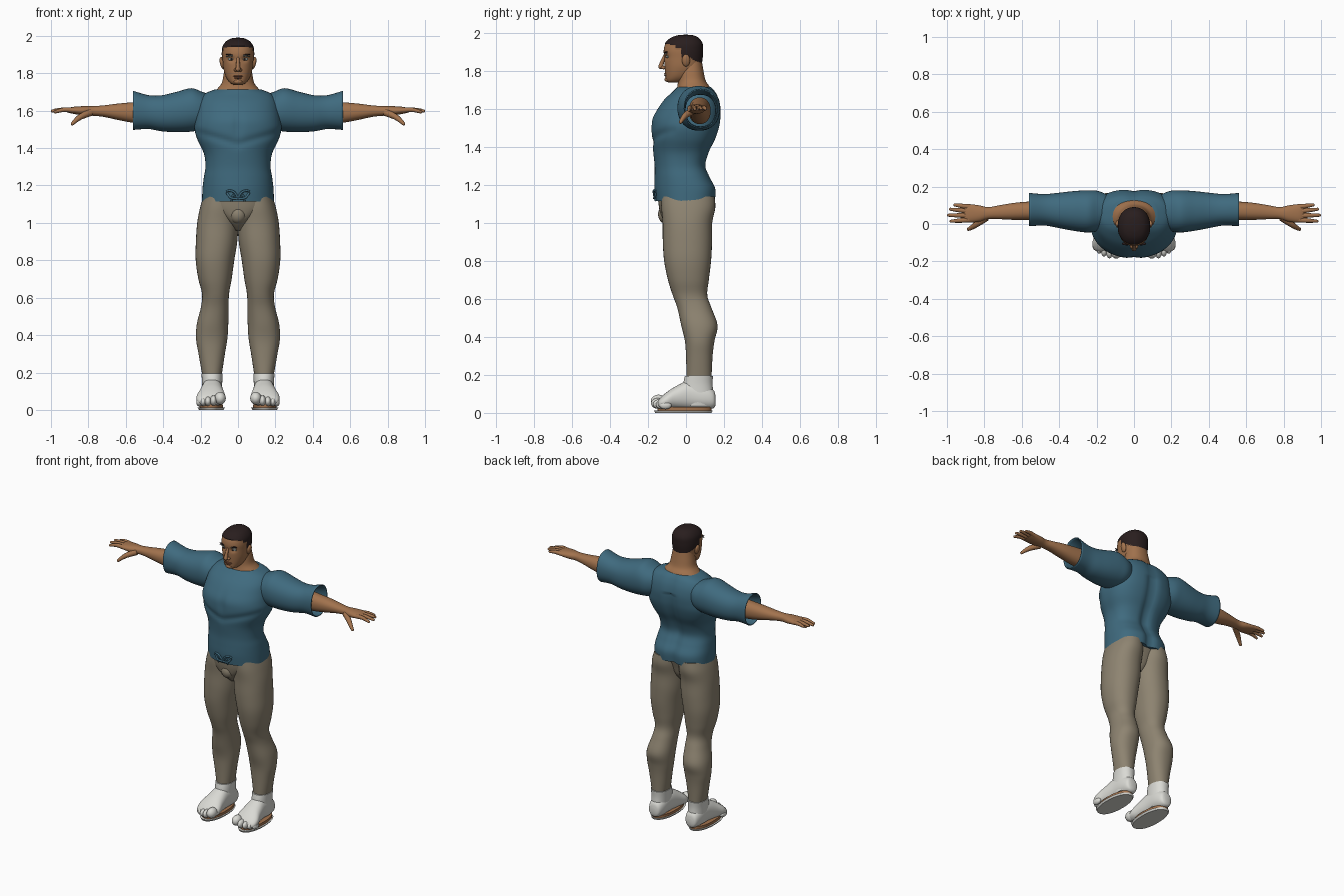
import bpy, bmesh
from math import cos, sin, pi, exp, radians
from mathutils import Matrix, Vector

default_cube = bpy.data.objects.get("Cube")
if default_cube:
    bpy.data.objects.remove(default_cube, do_unlink=True)


def material(name, red, green, blue):
    mat = bpy.data.materials.new(name)
    mat.use_nodes = True
    color = (red, green, blue, 1)
    mat.diffuse_color = color
    shader = mat.node_tree.nodes["Principled BSDF"]
    shader.inputs["Base Color"].default_value = color
    shader.inputs["Roughness"].default_value = 0.8
    return mat


skin = material("tan skin", 0.36, 0.17, 0.075)
shirt_blue = material("teal blue cloth", 0.05, 0.145, 0.21)
khaki = material("khaki cloth", 0.27, 0.23, 0.165)
sock_white = material("off white cloth", 0.70, 0.70, 0.66)
hair_dark = material("dark brown hair", 0.022, 0.013, 0.013)
eye_grey = material("pale grey eye", 0.34, 0.38, 0.34)
lip_brown = material("brown lip", 0.22, 0.085, 0.045)


def finish(name, bm, mats, mirror=False, rule=None, thickness=0):
    """Turn a bmesh into a smooth shaded object."""
    bmesh.ops.recalc_face_normals(bm, faces=bm.faces)
    if rule:
        for face in bm.faces:
            face.material_index = rule(face.calc_center_median())
    mesh = bpy.data.meshes.new(name)
    bm.to_mesh(mesh)
    bm.free()
    for mat in mats:
        mesh.materials.append(mat)
    mesh.shade_smooth()
    mesh.set_sharp_from_angle(angle=radians(55))
    obj = bpy.data.objects.new(name, mesh)
    bpy.context.collection.objects.link(obj)
    if thickness:
        obj.modifiers.new("Thickness", "SOLIDIFY").thickness = thickness
    if mirror:
        obj.modifiers.new("Mirror", "MIRROR")
    return obj


def smooth_rings(rings, steps):
    """Interpolate the key cross-sections with a smooth spline."""
    result = []
    last = len(rings) - 1
    for i in range(last):
        a, b, c, d = (rings[max(0, min(last, i + k))] for k in (-1, 0, 1, 2))
        for s in range(steps):
            t = s / steps
            result.append([q + 0.5 * t * (r - p + t * (2*p - 5*q + 4*r - w + t * (3*(q - r) + w - p)))
                           for p, q, r, w in zip(a, b, c, d)])
    return result + [list(rings[last])]


def bridge(bm, loops, caps=True):
    count = len(loops[0])
    for low, high in zip(loops, loops[1:]):
        for i in range(count):
            j = (i + 1) % count
            bm.faces.new((low[i], low[j], high[j], high[i]))
    if caps:
        bm.faces.new(loops[0])
        bm.faces.new(loops[-1])


def loft(name, axis, rings, mats, power=(2.2, 2.2), n=40, steps=5,
         warp=None, caps=True, **options):
    """Skin rounded sections (position, u min, u max, v min, v max) along an axis."""
    bm = bmesh.new()
    loops = []
    for t, u0, u1, v0, v1 in smooth_rings(rings, steps):
        loop = []
        for i in range(n):
            c, s = cos(2 * pi * i / n), sin(2 * pi * i / n)
            e = 2 / power[s > 0]
            u = (u0 + u1) / 2 + (u1 - u0) / 2 * abs(c) ** e * (1 if c > 0 else -1)
            v = (v0 + v1) / 2 + (v1 - v0) / 2 * abs(s) ** e * (1 if s > 0 else -1)
            co = {"x": (t, u, v), "y": (u, t, v), "z": (u, v, t)}[axis]
            loop.append(bm.verts.new(warp(*co) if warp else co))
        loops.append(loop)
    bridge(bm, loops, caps)
    return finish(name, bm, mats, **options)


def centred(rings):
    return [(z, -half, half, back, front) for z, half, back, front in rings]


def blobs(name, mat, parts, mirror=False):
    """Ellipsoids given as (centre, radii, tilt around y)."""
    bm = bmesh.new()
    for centre, radii, tilt in parts:
        place = (Matrix.Translation(centre) @ Matrix.Rotation(radians(tilt), 4, "Y")
                 @ Matrix.Diagonal((*radii, 1)))
        bmesh.ops.create_uvsphere(bm, u_segments=20, v_segments=12, radius=1, matrix=place)
    return finish(name, bm, [mat], mirror)


def tubes(name, mat, paths, mirror=False):
    """Tapered round-ended tubes given as lists of (x, y, z, radius)."""
    bm = bmesh.new()
    for path in paths:
        path = smooth_rings(path, 4)
        loops = []
        for i, (x, y, z, radius) in enumerate(path):
            ahead = Vector(path[min(i + 1, len(path) - 1)][:3])
            behind = Vector(path[max(i - 1, 0)][:3])
            turn = (ahead - behind).to_track_quat("Z", "Y")
            loops.append([bm.verts.new(Vector((x, y, z)) + turn @ Vector(
                (radius * cos(k * pi / 6), radius * sin(k * pi / 6), 0))) for k in range(12)])
        bridge(bm, loops)
        tip = Matrix.Translation(path[-1][:3])
        bmesh.ops.create_uvsphere(bm, u_segments=12, v_segments=8, radius=path[-1][3], matrix=tip)
    return finish(name, bm, [mat], mirror)


# Shirt body with spine groove, chest cleft and chest underline
def shirt_shape(x, y, z):
    if y > 0.03:
        y -= 0.022 * exp(-(x / 0.03) ** 2) * (1 if z < 1.6 else 0.4)
    elif y < -0.06:
        y += 0.010 * exp(-(x / 0.02) ** 2 - ((z - 1.52) / 0.07) ** 2)
        y += 0.008 * exp(-((z - 1.42 - 0.3 * abs(x)) / 0.02) ** 2)
    return x, y, z


loft("shirt_body", "z", centred([
    (1.115, .192, -.158, .155), (1.18, .19, -.165, .157), (1.24, .183, -.165, .128),
    (1.30, .174, -.165, .105), (1.37, .182, -.172, .122), (1.44, .215, -.18, .155),
    (1.50, .232, -.183, .175), (1.55, .228, -.177, .183), (1.60, .22, -.15, .184),
    (1.65, .208, -.113, .174), (1.69, .178, -.07, .155), (1.714, .122, -.046, .135)]),
    [shirt_blue], power=(2.1, 2.7), n=80, warp=shirt_shape)

# Open sleeves with flared cuffs
loft("shirt_sleeves", "x", [
    (.13, .0, .15, 1.53, 1.68), (.19, -.035, .176, 1.50, 1.70), (.25, -.045, .18, 1.488, 1.72),
    (.33, -.035, .175, 1.485, 1.70), (.41, -.02, .166, 1.49, 1.682),
    (.48, -.008, .16, 1.502, 1.683), (.56, -.012, .166, 1.497, 1.706)],
    [shirt_blue], caps=False, mirror=True, thickness=0.006)

# Waist tie in two loops with hanging ends
tubes("waist_tie", shirt_blue, [
    [(0, -.165, 1.135, .006), (.025, -.17, 1.168, .006), (.06, -.158, 1.168, .006),
     (.04, -.164, 1.135, .006), (.005, -.168, 1.13, .006)],
    [(0, -.165, 1.135, .006), (.025, -.164, 1.15, .005), (.035, -.162, 1.118, .005)]], mirror=True)

# Forearms and palms
loft("arms", "x", [
    (.38, .015, .13, 1.52, 1.66), (.48, .018, .125, 1.527, 1.652), (.56, .02, .12, 1.535, 1.645),
    (.64, .022, .113, 1.55, 1.638), (.72, .026, .10, 1.567, 1.628), (.78, .026, .09, 1.573, 1.624),
    (.83, .012, .10, 1.575, 1.624), (.885, .008, .106, 1.584, 1.62), (.91, .016, .10, 1.59, 1.612)],
    [skin], mirror=True)

# Four fingers and a thumb per hand
finger_tips = [(.978, .015, 1.593), (.992, .047, 1.598), (.982, .079, 1.602), (.958, .102, 1.60)]
fingers = []
for i, (x, y, z) in enumerate(finger_tips):
    root_y = .022 + .023 * i
    fingers.append([(.88, root_y, 1.602, .014), ((x + .88) / 2, (y + root_y) / 2, 1.605, .012), (x, y, z, .008)])
fingers.append([(.79, .035, 1.59, .02), (.84, .0, 1.568, .016), (.87, -.02, 1.545, .012), (.885, -.028, 1.53, .009)])
tubes("fingers", skin, fingers, mirror=True)

# Trousers: two shaped legs joined by a pelvis
loft("trouser_legs", "z", [
    (1.14, .0, .185, -.13, .15), (1.08, -.002, .203, -.13, .154), (1.0, -.002, .218, -.123, .138),
    (.90, .004, .225, -.122, .137), (.80, .02, .226, -.115, .132), (.70, .034, .212, -.095, .12),
    (.62, .048, .192, -.07, .112), (.55, .05, .198, -.045, .135), (.46, .052, .22, -.025, .166),
    (.38, .057, .224, -.006, .15), (.30, .07, .211, .0, .14), (.18, .088, .19, .003, .134)],
    [khaki], mirror=True)
loft("trouser_pelvis", "z", centred([
    (1.13, .185, -.148, .13), (1.07, .16, -.14, .11), (1.01, .075, -.122, .09), (.96, .02, -.07, .05)]), [khaki])
blobs("trouser_front", khaki, [((0, -.105, 1.045), (.045, .042, .05), 0)])

# Socks: ankle, foot, separate toes and layered sole
loft("sock_ankles", "z", [
    (.195, .082, .196, -.006, .142), (.15, .084, .192, -.015, .14), (.08, .088, .19, -.02, .145),
    (.04, .095, .185, -.02, .14)], [sock_white], mirror=True)
loft("sock_feet", "y", [
    (.156, .12, .155, .045, .085), (.145, .098, .178, .025, .12), (.10, .085, .19, .018, .15),
    (.02, .082, .195, .018, .17), (-.05, .074, .208, .018, .142), (-.10, .066, .222, .018, .11),
    (-.135, .072, .215, .022, .08), (-.15, .085, .19, .03, .06)], [sock_white], mirror=True)
blobs("sock_toes", sock_white, [
    ((.095, -.145, .062), (.03, .04, .034), 0), ((.131, -.148, .05), (.018, .036, .028), 0),
    ((.16, -.14, .046), (.017, .034, .025), 0), ((.186, -.125, .043), (.016, .034, .023), 0),
    ((.207, -.108, .04), (.016, .032, .021), 0)], mirror=True)
loft("foot_soles", "z", [(.01, .08, .205, -.15, .135), (.03, .08, .205, -.15, .135)],
     [skin], steps=1, mirror=True)
loft("sock_soles", "z", [(0, .078, .208, -.162, .135), (.012, .07, .216, -.168, .14)],
     [sock_white], steps=1, mirror=True)

# Neck sloping into the shoulders
loft("neck", "z", centred([
    (1.66, .13, -.045, .125), (1.695, .132, -.05, .132), (1.72, .108, -.045, .122),
    (1.75, .086, -.042, .103), (1.80, .076, -.04, .092), (1.86, .065, -.03, .082)]), [skin])


# Head with close cropped hair chosen by a hairline rule
def is_hair(co):
    x, y, z = co
    if y < -.055:
        line = 1.943 - 0.25 * max(0, abs(x) - .045)
    elif y < -.022:
        line = 1.918
    elif y < .005:
        line = 1.868
    else:
        line = 1.88 - 0.55 * y
    return int(z > line)


def head_shape(x, y, z):
    grow = 1.035 if is_hair((x, y, z)) else 1
    if y < -.06:
        y += 0.010 * exp(-((abs(x) - .035) / .018) ** 2 - ((z - 1.875) / .014) ** 2)
    return x * grow, y * grow, z


loft("head", "z", centred([
    (1.738, .022, -.09, -.02), (1.748, .042, -.104, .0), (1.775, .062, -.108, .04),
    (1.82, .077, -.112, .075), (1.87, .082, -.115, .085), (1.91, .084, -.117, .087),
    (1.945, .079, -.107, .084), (1.972, .06, -.08, .066), (1.986, .034, -.046, .04),
    (1.99, .008, -.012, .01)]), [skin, hair_dark], n=80, steps=8, warp=head_shape, rule=is_hair)

# Face details
tubes("nose", skin, [[(0, -.108, 1.885, .008), (0, -.124, 1.85, .010), (0, -.133, 1.822, .013)]])
blobs("nostrils", skin, [((.012, -.118, 1.817), (.01, .014, .009), 0)], mirror=True)
blobs("ears", skin, [((.085, .0, 1.855), (.012, .021, .033), 12)], mirror=True)
blobs("eyes", eye_grey, [((.035, -.094, 1.875), (.019, .012, .008), 0)], mirror=True)
blobs("pupils", hair_dark, [((.034, -.104, 1.875), (.006, .005, .006), 0)], mirror=True)
blobs("brow_lines", eye_grey, [((.04, -.106, 1.892), (.025, .007, .003), 8)], mirror=True)
blobs("eyebrows", hair_dark, [((.04, -.105, 1.898), (.025, .009, .004), -6)], mirror=True)
blobs("lips", lip_brown, [((0, -.104, 1.784), (.026, .012, .005), 0), ((0, -.103, 1.775), (.021, .012, .005), 0)])
blobs("chin", skin, [((0, -.096, 1.755), (.024, .017, .014), 0)])
